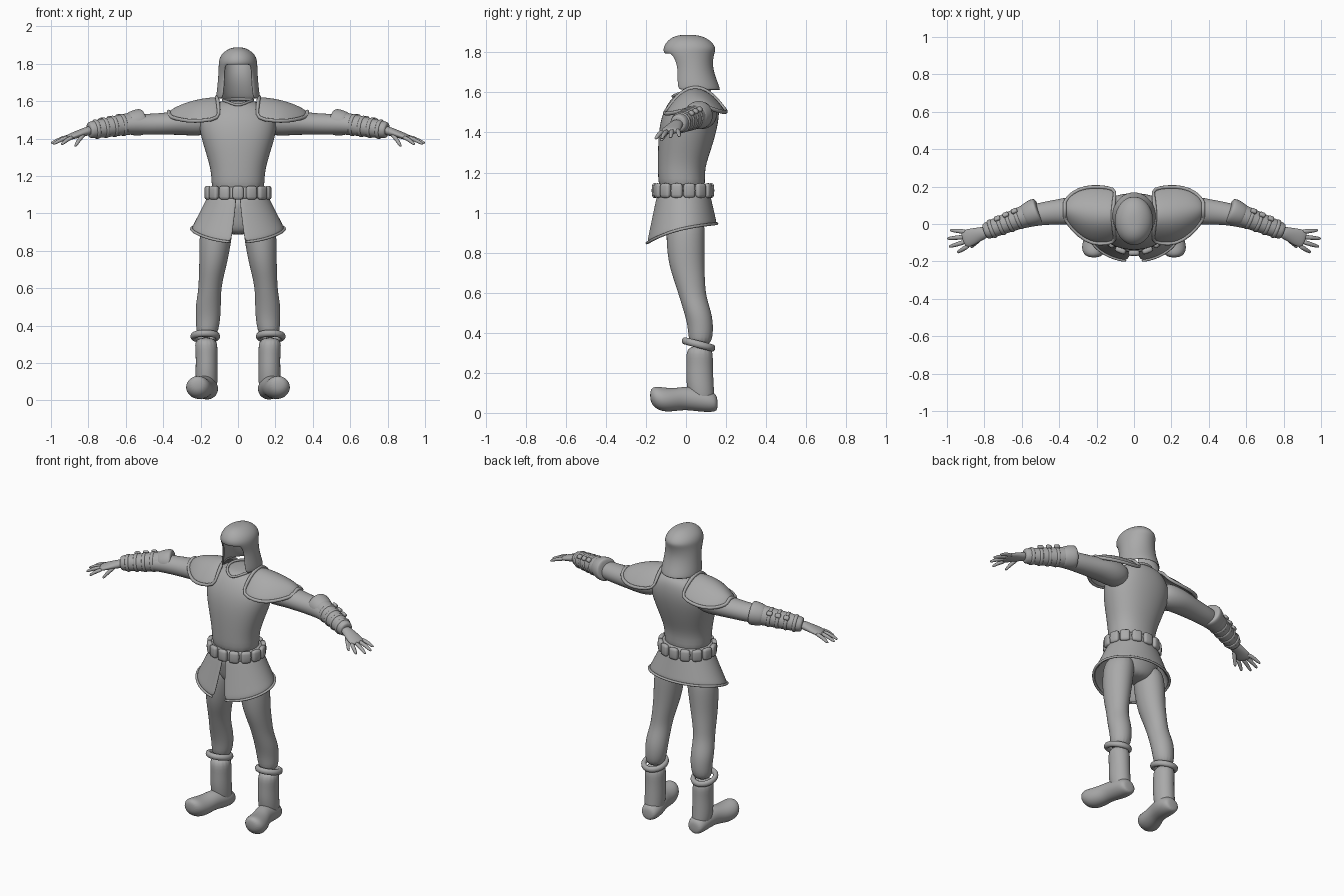
import bpy, bmesh
from math import sin, cos, pi
from mathutils import Vector, Matrix

cube = bpy.data.objects.get("Cube")
if cube:
    bpy.data.objects.remove(cube, do_unlink=True)

grey = bpy.data.materials.new("plain grey")
grey.use_nodes = True
grey.diffuse_color = (0.4, 0.4, 0.4, 1)
grey.node_tree.nodes["Principled BSDF"].inputs["Base Color"].default_value = (0.4, 0.4, 0.4, 1)


def finish(name, bm, mirror=False, thick=0, levels=2):
    """Turn a bmesh into a smooth object, optionally thickened and mirrored."""
    bmesh.ops.recalc_face_normals(bm, faces=bm.faces)
    mesh = bpy.data.meshes.new(name)
    bm.to_mesh(mesh)
    bm.free()
    mesh.materials.append(grey)
    for p in mesh.polygons:
        p.use_smooth = True
    ob = bpy.data.objects.new(name, mesh)
    bpy.context.collection.objects.link(ob)
    if mirror:
        m = ob.modifiers.new("Mirror", 'MIRROR')
        m.use_mirror_merge = False
    if thick:
        s = ob.modifiers.new("Solidify", 'SOLIDIFY')
        s.thickness, s.offset = thick, -1
    if levels:
        s = ob.modifiers.new("Subdivision", 'SUBSURF')
        s.levels = s.render_levels = levels
    return ob


def skin(rows, wrap=True, loop=False, cap=True, skip=None):
    """Join rows of points into a surface."""
    bm = bmesh.new()
    grid = [[bm.verts.new(p) for p in r] for r in rows]
    n, m = len(rows), len(rows[0])
    for i in range(n if loop else n - 1):
        for j in range(m if wrap else m - 1):
            if skip and skip(i, j):
                continue
            a, b = grid[i], grid[(i + 1) % n]
            k = (j + 1) % m
            bm.faces.new((a[j], a[k], b[k], b[j]))
    if cap and wrap and not loop:
        bm.faces.new(grid[0])
        bm.faces.new(grid[-1])
    return bm


def ellipse(c, u, v, n=16, power=1.0):
    pts = []
    for j in range(n):
        a = 2 * pi * j / n
        ca, sa = cos(a), sin(a)
        ca = abs(ca) ** power * (1 if ca > 0 else -1)
        sa = abs(sa) ** power * (1 if sa > 0 else -1)
        pts.append(Vector(c) + Vector(u) * ca + Vector(v) * sa)
    return pts


def column(name, rings, mirror=False, power=1.0):
    """Stack of level ellipses: z, centre x, centre y, radius x, radius y."""
    rows = [ellipse((cx, cy, z), (rx, 0, 0), (0, ry, 0), 16, power) for z, cx, cy, rx, ry in rings]
    return finish(name, skin(rows), mirror)


def tube(name, pts, mirror=True, loop=False, n=12, levels=2):
    """Sweep along points: x, y, z, sideways radius, upward radius."""
    rows, count = [], len(pts)
    for i, p in enumerate(pts):
        a = pts[(i - 1) % count if loop else max(i - 1, 0)]
        b = pts[(i + 1) % count if loop else min(i + 1, count - 1)]
        t = (Vector(b[:3]) - Vector(a[:3])).normalized()
        side = Vector((0, 0, 1)).cross(t).normalized()
        rows.append(ellipse(p[:3], side * p[3], t.cross(side) * p[4], n))
    return finish(name, skin(rows, loop=loop), mirror, levels=levels)


def block(name, centre, size, rot, mirror=False):
    """Rounded box."""
    bm = bmesh.new()
    bmesh.ops.create_cube(bm, size=1, matrix=Matrix.Translation(centre) @ rot @ Matrix.Diagonal((*size, 1)))
    bmesh.ops.bevel(bm, geom=bm.edges[:], offset=min(size) * 0.25, segments=1, affect='EDGES')
    return finish(name, bm, mirror, levels=1)


# Torso and hips
column("torso", [
    (1.08, 0, -.015, .15, .125), (1.2, 0, -.027, .14, .115), (1.3, 0, -.01, .167, .133),
    (1.4, 0, .007, .2, .147), (1.48, 0, .022, .215, .147), (1.54, 0, .035, .19, .132),
    (1.58, 0, .045, .14, .11), (1.605, 0, .05, .09, .075)], power=0.9)
column("hips", [(.885, 0, 0, .06, .06), (.92, 0, 0, .15, .092),
                (1.0, 0, 0, .165, .105), (1.1, 0, -.01, .155, .12)])
neck = [(0, -.075, 1.572), (.05, -.045, 1.595), (.085, .02, 1.605), (.075, .09, 1.61), (0, .13, 1.612)]
neck += [(-x, y, z) for x, y, z in neck[3:0:-1]]
tube("collar", [(*p, .009, .008) for p in neck], False, True, 8)

# Helmet: hollow dome with an open face
shell = [(1.612, .046, .12, .13), (1.68, .034, .111, .112), (1.74, .0275, .106, .105),
         (1.793, .015, .104, .126), (1.82, .018, .103, .134), (1.85, .016, .09, .116),
         (1.875, .013, .06, .085), (1.888, .01, .025, .04)]
rows = [ellipse((0, cy, z), (rx, 0, 0), (0, ry, 0), 24) for z, cy, rx, ry in shell]
bm = skin(rows, cap=False, skip=lambda i, j: i < 3 and 15 <= j < 21)
bm.verts.ensure_lookup_table()
bm.faces.new(bm.verts[-24:])
finish("helmet", bm, thick=.012)

# Shoulder pads: arched plates with a raised rim
plates = [(.115, -.10, .19, 1.505, 1.625, 1.52), (.19, -.11, .2, 1.495, 1.617, 1.505),
          (.26, -.09, .197, 1.492, 1.6, 1.5), (.33, -.03, .17, 1.505, 1.573, 1.505),
          (.37, .03, .12, 1.52, 1.545, 1.52)]
rows = []
for x, yf, yb, zf, zt, zb in plates:
    row = []
    for j in range(9):
        t = j / 4 - 1
        low = zf if t < 0 else zb
        row.append(Vector((x - .015 * abs(t) * (x < .15), yf + (yb - yf) * j / 8,
                           low + (zt - low) * (1 - abs(t) ** 2))))
    rows.append(row)
edge = rows[0] + [r[-1] for r in rows[1:-1]] + rows[-1][::-1] + [r[0] for r in rows[-2:0:-1]]
finish("shoulder_pad", skin(rows, wrap=False), True, .014)
tube("shoulder_pad_rim", [(*p, .011, .011) for p in edge], True, True, 8, 1)

# Arms
tube("arm", [(.13, .06, 1.5, .07, .07), (.22, .075, 1.488, .085, .08), (.3, .073, 1.485, .084, .068),
             (.4, .065, 1.478, .07, .06), (.5, .055, 1.476, .063, .058), (.6, .03, 1.475, .055, .052),
             (.8, -.04, 1.445, .035, .03)])

# Bracers: sleeve, flared cuff, straps and buckles
start, end = Vector((.54, .06, 1.485)), Vector((.8, -.042, 1.443))
axis = (end - start).normalized()
turn = axis.to_track_quat('X', 'Z').to_matrix().to_4x4()


def along(t, r):
    return (*start.lerp(end, t), r, r)


tube("bracer", [along(0, .058), along(.04, .064), along(.5, .055), along(.96, .049), along(1, .04)])
tube("bracer_cuff", [along(-.13, .062), along(-.1, .074), along(.0, .074), along(.13, .066), along(.2, .056)])
for i in range(4):
    t = .3 + i * .18
    r = .068 - .015 * t
    tube("bracer_strap", [along(t - .045, r - .01), along(t - .03, r), along(t + .03, r), along(t + .045, r - .01)])
    if i < 3:
        out = turn @ Vector((0, .72, .7))
        tilt = turn @ Matrix.Rotation(-pi / 4, 4, 'X')
        block("strap_buckle", start.lerp(end, t) + out * r, (.035, .03, .022), tilt, True)

# Hands
tube("palm", [(.78, -.04, 1.447, .032, .026), (.82, -.052, 1.435, .036, .024), (.86, -.066, 1.422, .047, .02),
              (.9, -.08, 1.408, .05, .017), (.915, -.085, 1.402, .04, .012)])
for base, tip in [((.885, -.043, 1.413), (.985, -.033, 1.38)), ((.895, -.068, 1.41), (1.0, -.078, 1.375)),
                  ((.895, -.093, 1.408), (.99, -.122, 1.37)), ((.88, -.113, 1.408), (.945, -.153, 1.368)),
                  ((.82, -.075, 1.425), (.872, -.125, 1.358))]:
    a, b = Vector(base), Vector(tip)
    mid = a.lerp(b, .5) + Vector((0, 0, .008))
    tube("finger", [(*a, .014, .013), (*mid, .013, .012), (*a.lerp(b, .9), .01, .009), (*b, .005, .004)], n=8, levels=1)

# Belt with a ring of pouches
column("belt", [(1.075, 0, -.015, .16, .135), (1.08, 0, -.015, .168, .142),
                (1.138, 0, -.015, .162, .138), (1.143, 0, -.015, .15, .128)])
for i in range(14):
    a = 2 * pi * (i + .5) / 14
    place = Vector((.165 * cos(a), -.015 + .14 * sin(a), 1.11))
    facing = Vector((cos(a) / .165, sin(a) / .14, 0)).to_track_quat('X', 'Z').to_matrix().to_4x4()
    block("belt_pouch", place, (.034, .062, .075), facing)

# Skirt: flared, split at the front, hem dipping forward
rows = []
for i in range(6):
    t = i / 5
    slit = .05 + .1 * t
    rx, yf, yb = .16 + .09 * t, -.145 - .055 * t, .12 + .035 * t
    row = []
    for j in range(33):
        a = slit + (2 * pi - 2 * slit) * j / 32
        f = (1 + cos(a)) / 2
        hem = .945 - .04 * f - .06 * f ** 3
        row.append((rx * sin(a), (yf + yb) / 2 - (yb - yf) / 2 * cos(a), 1.095 + (hem - 1.095) * t))
    rows.append(row)
finish("skirt", skin(rows, wrap=False), thick=.015)
tube("skirt_hem", [(*p, .008, .008) for p in rows[-1]], False, n=8, levels=1)

# Legs
column("leg", [(1.0, .1, 0, .08, .09), (.9, .118, -.003, .092, .1), (.75, .13, 0, .078, .092),
               (.65, .145, .02, .066, .077), (.58, .152, .033, .062, .068), (.5, .16, .06, .07, .07),
               (.42, .16, .075, .066, .064), (.33, .168, .07, .055, .058)], True)

# Boots with rolled cuffs and upturned round toes
column("boot_shaft", [(.03, .165, .085, .05, .06), (.1, .168, .075, .06, .067), (.17, .168, .068, .06, .07),
                      (.25, .168, .068, .058, .066), (.34, .172, .068, .066, .07)], True)
foot = [(.158, .165, .045, .03, .028), (.145, .165, .053, .055, .05), (.08, .165, .065, .064, .062),
        (.0, .18, .075, .056, .06), (-.05, .195, .066, .064, .058), (-.11, .21, .065, .072, .062),
        (-.155, .215, .078, .062, .057), (-.18, .215, .088, .03, .03)]
finish("boot_foot", skin([ellipse((cx, y, cz), (rx, 0, 0), (0, 0, rz)) for y, cx, cz, rx, rz in foot]), True)
ring = []
for i in range(16):
    a = 2 * pi * i / 16
    ring.append((.175 + .066 * cos(a), .063 + .07 * sin(a), .342 - .018 * sin(a), .017, .02))
tube("boot_cuff", ring, True, True, 8, 1)
